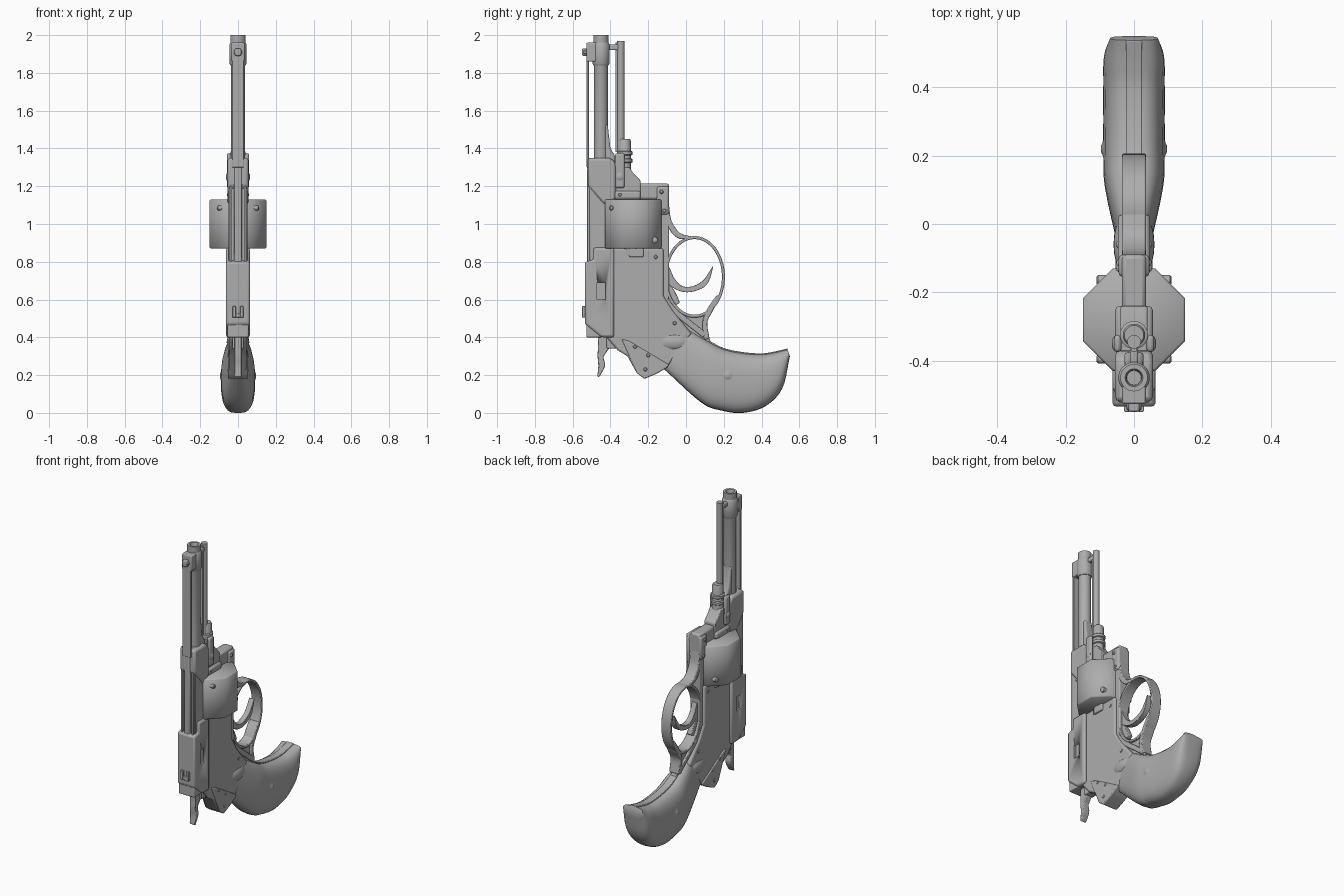
import bpy, bmesh, math
from mathutils import Vector

old = bpy.data.objects.get("Cube")
if old:
    bpy.data.objects.remove(old, do_unlink=True)

steel = bpy.data.materials.new("plain grey")
steel.use_nodes = True
steel.diffuse_color = (.42, .42, .42, 1)
steel.node_tree.nodes["Principled BSDF"].inputs["Base Color"].default_value = steel.diffuse_color

BARREL_Y = -.45
CYLINDER_Y = -.28
SLIM, MEDIUM, WIDE = .035, .05, .06  # half widths shared by the frame parts


def finish(name, bm, bevel=0, angle=40):
    bmesh.ops.recalc_face_normals(bm, faces=bm.faces)
    mesh = bpy.data.meshes.new(name)
    bm.to_mesh(mesh)
    bm.free()
    part = bpy.data.objects.new(name, mesh)
    bpy.context.collection.objects.link(part)
    mesh.materials.append(steel)
    bpy.ops.object.select_all(action='DESELECT')
    part.select_set(True)
    bpy.context.view_layer.objects.active = part
    bpy.ops.object.shade_smooth_by_angle(angle=math.radians(angle))
    if bevel:
        edge = part.modifiers.new("edge", 'BEVEL')
        edge.width, edge.segments, edge.limit_method = bevel, 2, 'ANGLE'
    return part


def plate(name, outline, half_width, bevel=.006, x=0):
    """Extrude a (y, z) outline to both sides of x."""
    bm = bmesh.new()
    face = bm.faces.new([bm.verts.new((x - half_width, y, z)) for y, z in outline])
    grown = bmesh.ops.extrude_face_region(bm, geom=[face])["geom"]
    moved = [g for g in grown if isinstance(g, bmesh.types.BMVert)]
    bmesh.ops.translate(bm, verts=moved, vec=(2 * half_width, 0, 0))
    return finish(name, bm, bevel)


def box(name, front, back, bottom, top, half_width, bevel=.006, x=0):
    outline = [(front, bottom), (back, bottom), (back, top), (front, top)]
    return plate(name, outline, half_width, bevel, x)


def smooth_path(points, steps=5):
    """Catmull-Rom interpolation of tuples of any length."""
    p = [Vector(q) for q in points]
    p = [2 * p[0] - p[1]] + p + [2 * p[-1] - p[-2]]
    path = []
    for a, b, c, d in zip(p, p[1:], p[2:], p[3:]):
        for i in range(steps):
            t = i / steps
            path.append(b + (c - a) * t / 2 + (a - 2.5 * b + 2 * c - d / 2) * t * t
                        + (3 * b - a - 3 * c + d) * t ** 3 / 2)
    return path + [p[-2]]


def skin(name, rings, bevel=0, angle=40, closed=False):
    """Join rings of equal length into a tube, capped or closed on itself."""
    bm = bmesh.new()
    rows = [[bm.verts.new(co) for co in ring] for ring in rings]
    following = rows[1:] + rows[:1] if closed else rows[1:]
    for this, after in zip(rows, following):
        for i in range(len(this)):
            bm.faces.new((this[i - 1], this[i], after[i], after[i - 1]))
    if not closed:
        bm.faces.new(rows[0])
        bm.faces.new(rows[-1])
    return finish(name, bm, bevel, angle)


def band(name, points, half_width, bevel=.005):
    """Strip along a (y, z, thickness) path."""
    path = smooth_path(points)
    rings = []
    for i, p in enumerate(path):
        along = path[min(i + 1, len(path) - 1)] - path[max(i - 1, 0)]
        out = Vector((-along.y, along.x)).normalized() * p.z / 2
        rings.append([(side * half_width, p.x + k * out.x, p.y + k * out.y)
                      for side, k in ((-1, -1), (1, -1), (1, 1), (-1, 1))])
    return skin(name, rings, bevel)


def circle(count, turn=0):
    angles = [turn + k * math.tau / count for k in range(count)]
    return [(math.cos(a), math.sin(a)) for a in angles]


def lathe(name, y, profile, sides=28, turn=0, angle=40):
    """Upright turned part from (radius, z) points."""
    ring = circle(sides, turn)
    return skin(name, [[(r * c, y + r * s, z) for c, s in ring] for r, z in profile], angle=angle)


def pin(name, y, z, radius, reach):
    """Cross pin with chamfered ends showing on both sides."""
    ends = [(radius * .6, -reach), (radius, .005 - reach), (radius, reach - .005), (radius * .6, reach)]
    return skin(name, [[(x, y + r * c, z + r * s) for c, s in circle(14)] for r, x in ends])


# Barrel with muzzle, bore and root fillet
lathe("barrel", BARREL_Y, [(.02, 1.93), (.022, 1.99), (.026, 2), (.04, 2), (.04, 1.85), (.037, 1.84), (.037, 1.3)])
lathe("muzzle_band", BARREL_Y, [(.04, 1.84), (.046, 1.85), (.046, 1.95), (.04, 1.96)])
plate("barrel_root", [(BARREL_Y, 1.3), (-.375, 1.3), (-.375, 1.36), (-.4, 1.4), (-.415, 1.53), (BARREL_Y, 1.53)],
      half_width=.028, bevel=.01)

# Sight rib and front sight
box("sight_rib", -.527, -.514, 1.3, 1.93, half_width=.03, bevel=.003)
box("front_sight_base", -.527, BARREL_Y, 1.86, 1.96, half_width=SLIM)
box("front_sight", -.55, -.5, 1.89, 1.93, half_width=.016)
pin("front_sight_pin", -.535, 1.91, radius=.012, reach=.022)

# Ejector rod with a collar of two raised rings
EJECTOR_Y = -.325
lathe("ejector_rod", EJECTOR_Y - .02, [(.02, 1.3), (.02, 1.97)], sides=16)
box("ejector_guide", -.374, -.35, 1.38, 1.96, half_width=.008, bevel=.002)
box("ejector_tip_link", -.42, -.35, 1.92, 1.95, half_width=.012)
lathe("ejector_collar", EJECTOR_Y, [(.033, 1.2), (.033, 1.44), (.028, 1.45)])
for z in (1.335, 1.375):
    lathe("ejector_ring", EJECTOR_Y, [(.036, z - .012), (.041, z - .008), (.041, z + .008), (.036, z + .012)])

# Barrel housing, top strap and side rails
plate("barrel_housing", [(-.52, 1.2), (-.435, 1.1), (-.37, 1.13), (-.37, 1.32), (-.4, 1.35), (-.52, 1.35)],
      half_width=.055, bevel=.014)
box("top_strap", -.51, -.425, .78, 1.25, half_width=MEDIUM)
box("strap_ridge", -.525, -.5, .78, 1.35, half_width=.02)
for side in (-1, 1):
    box("side_rail", -.523, -.5, .8, 1.2, half_width=.007, bevel=.003, x=side * .038)
    box("crane_lug", -.375, EJECTOR_Y, 1.19, 1.375, half_width=.011, bevel=.01, x=side * .048)

# Crane and front of the frame
plate("crane", [(-.38, 1.12), (-.24, 1.12), (-.24, 1.23), (-.28, 1.27), (-.3, 1.3), (-.38, 1.3)], half_width=.04)
box("crane_foot", -.38, -.24, 1.13, 1.175, half_width=.055, bevel=.012)
box("frame_front", -.135, -.09, .6, 1.2, half_width=SLIM)
box("frame_bridge", -.25, -.09, 1.13, 1.215, half_width=SLIM, bevel=.012)
box("frame_front_cheek", -.155, -.09, 1.05, 1.2, half_width=.045, bevel=.012)

# Eight-sided cylinder, its apothem being half the full width
CORNER = .15 / math.cos(math.pi / 8)
lathe("cylinder", CYLINDER_Y, [(.155, .87), (CORNER, .876), (CORNER, 1.124), (.155, 1.13)],
      sides=8, turn=math.pi / 8, angle=50)
lathe("cylinder_ratchet", CYLINDER_Y, [(WIDE, .83), (WIDE, .89)], sides=16)
box("loading_catch", -.3, -.225, .825, .87, half_width=WIDE)
pin("cylinder_front_stud", -.395, 1.085, radius=.013, reach=.11)
pin("cylinder_rear_stud", -.165, .915, radius=.016, reach=.11)

# Frame with heel
heel = [(-.1, .24), (-.15, .21), (-.22, .18), (-.26, .21)]
plate("frame", [(-.42, .87), (-.12, .87), (-.12, .62), (-.07, .54), (.03, .42)] + heel
      + [(-.31, .3), (-.36, .33), (-.42, .4)], half_width=.047, bevel=.01)
plate("frame_heel_plate", [(-.34, .39), (-.3, .38), (-.09, .255)] + heel, half_width=.054)
band("frame_edge_strip", [(-.115, .87, .03), (-.115, .64, .03), (-.07, .55, .03), (.1, .41, .03)], half_width=SLIM)

# Upper body with a window on each side
body = plate("upper_body", [(-.535, .47), (BARREL_Y, .4), (-.38, .4), (-.38, .875), (-.49, .875), (-.49, .81),
                            (-.535, .8)], half_width=.063, bevel=.012)
cutter = box("window_cutter", -.472, -.426, .6, .69, half_width=.2, bevel=0)
cutter.hide_render = True
cutter.hide_set(True)
cut = body.modifiers.new("window", 'BOOLEAN')
cut.object, cut.operation = cutter, 'DIFFERENCE'
box("window_core", -.5, -.4, .56, .73, half_width=MEDIUM, bevel=0)
box("rear_block", -.528, -.445, .4, .475, half_width=.056)
box("rear_sight_base", -.545, -.53, .505, .53, half_width=.028, bevel=.003)
for side in (-1, 1):
    box("rear_sight_ear", -.55, -.53, .505, .565, half_width=.009, bevel=.003, x=side * .02)

# Hammer and trigger
band("hammer", [(-.43, .44, .07), (-.435, .36, .065), (-.452, .3, .032), (-.447, .25, .035), (-.465, .19, .01)],
     half_width=.02)
box("hammer_root", -.42, -.3, .34, .44, half_width=.03)
band("trigger", [(-.11, .76, .05), (-.08, .7, .045), (-.03, .66, .03), (.03, .655, .028), (.1, .69, .03),
                 (.143, .775, .004)], half_width=.018)
band("trigger_stop", [(-.12, .68, .05), (-.08, .63, .05), (-.045, .575, .03)], half_width=.018)

# Trigger guard: an elliptical hoop, with bows joining it to the frame and grip
hoop = []
for c, s in circle(64):
    rim = [(.045 + c * (.145 + t), .72 + s * (.2 + t)) for t in (0, .016)]
    hoop.append([(side * SLIM, y, z) for side, (y, z) in zip((-1, 1, 1, -1), rim[:1] * 2 + rim[1:] * 2)])
skin("trigger_guard", hoop, bevel=.004, closed=True)
band("guard_front_bow", [(-.105, 1.1, .03), (-.09, 1.01, .03), (-.04, .94, .03), (.04, .927, .01)], half_width=SLIM)
band("guard_rear_bow", [(.17, .62, .016), (.13, .55, .03), (.1, .48, .026), (.11, .39, .03)], half_width=SLIM)
plate("guard_tang", [(-.07, .55), (.04, .515), (.1, .53), (.1, .44), (.14, .36), (0, .4)], half_width=.022)

# Grip: rounded sections from (lower y, lower z, upper y, upper z, half width)
stations = [(-.12, .235, -.02, .46, .044), (.08, .055, .12, .378, .084), (.19, .012, .2, .338, .09),
            (.3, 0, .3, .317, .09), (.42, .035, .4, .31, .09), (.51, .13, .47, .32, .088), (.55, .3, .538, .336, .07)]


def grip_ring(section):
    lower, upper = Vector(section[:2]), Vector(section[2:4])
    ring = []
    for c, s in circle(28):
        point = lower.lerp(upper, (1 + math.copysign(abs(s) ** .8, s)) / 2)
        ring.append((section[4] * math.copysign(abs(c) ** .65, c), point.x, point.y))
    return ring


skin("grip", [grip_ring(section) for section in smooth_path(stations)], angle=60)
band("grip_strap", [(y, z, .01) for _, _, y, z, _ in stations[1:]], half_width=.024, bevel=.003)
pin("grip_screw_ring", .22, .195, radius=.033, reach=.092)
pin("grip_screw", .22, .195, radius=.018, reach=.096)

# Grip boss at the frame
bm = bmesh.new()
bmesh.ops.create_uvsphere(bm, u_segments=24, v_segments=14, radius=1)
bmesh.ops.scale(bm, verts=bm.verts, vec=(WIDE, .11, WIDE))
bmesh.ops.translate(bm, verts=bm.verts, vec=(0, -.06, .375))
finish("grip_boss", bm)

# Frame screws and pins
pin("crane_screw", -.35, 1.25, radius=.02, reach=.064)
for y, z in ((-.16, .825), (-.06, .475), (-.13, 1.17), (-.115, 1.07)):
    pin("frame_pin", y, z, radius=.011, reach=.051)
for y, z in ((-.27, .35), (-.2, .305), (-.215, .23), (-.35, 1.155)):
    pin("plate_pin", y, z, radius=.011, reach=.058)
